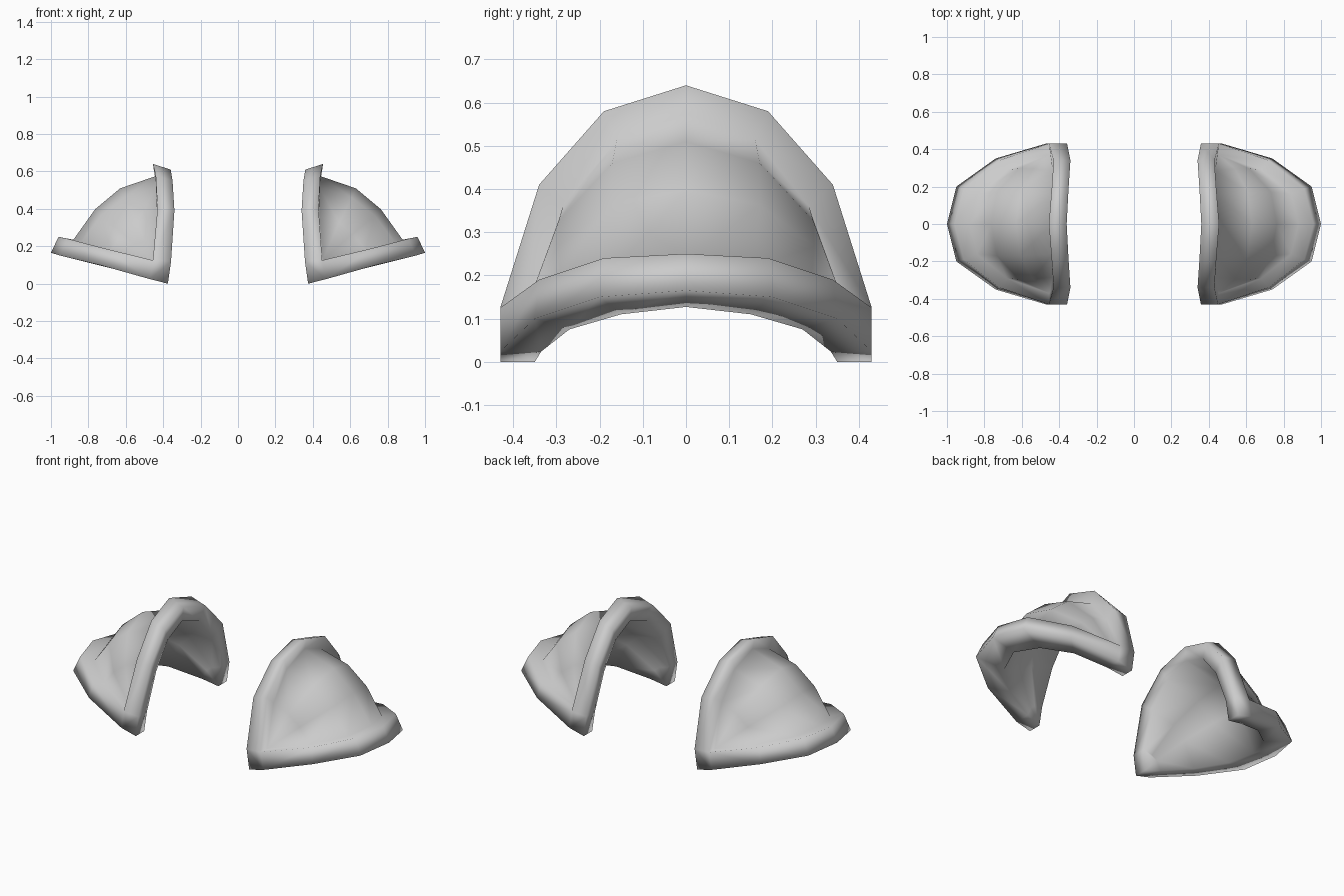
import bpy, bmesh
from mathutils import Vector

if "Cube" in bpy.data.objects:
    bpy.data.objects.remove(bpy.data.objects["Cube"])

grey = bpy.data.materials.new("light grey")
grey.diffuse_color = (0.6, 0.6, 0.6, 1)
grey.use_nodes = True
grey.node_tree.nodes["Principled BSDF"].inputs["Base Color"].default_value = grey.diffuse_color

# Each rail runs from the corner (first point) to the middle of the pad (last point)
arch_in = [(.36, .345, .12), (.355, .265, .33), (.36, .15, .47), (.37, 0, .525)]
arch_low = [(.358, .43, .12), (.34, .34, .39), (.35, .19, .55), (.36, 0, .61)]
arch_high = [(.45, .43, .125), (.43, .34, .41), (.44, .19, .58), (.455, 0, .64)]
dome_top = [(.45, .37, .123), (.435, .285, .36), (.435, .16, .515), (.44, 0, .575)]
dome_base = [(.455, .37, .123), (.68, .29, .18), (.84, .16, .22), (.88, 0, .235)]
brim_high = [(.455, .43, .125), (.72, .34, .19), (.91, .19, .24), (.96, 0, .25)]
brim_low = [(.47, .43, .024), (.74, .35, .10), (.95, .20, .15), (1.0, 0, .165)]
brim_in = [(.47, .335, .024), (.65, .27, .075), (.79, .15, .11), (.85, 0, .127)]
corner_out, corner_in = (.375, .43, 0), (.375, .35, 0)


def bulge(start, end, t, dx, dz, dy):
    """Rail between two others, pushed outwards in proportion to the span."""
    full = (Vector(end[-1]) - Vector(start[-1])).length
    rail = []
    for a, b in zip(start, end):
        a, b = Vector(a), Vector(b)
        k = (b - a).length / full
        out = dy * min(1, a.y / .2) * k
        rail.append(a.lerp(b, t) + Vector((dx, 0, dz)) * k + Vector((0, out, 0)))
    return rail


# Closed cross-section: rim of the arch, outer dome, rim of the brim, inner dome
rails = [
    arch_in, arch_low, arch_high, dome_top,
    bulge(dome_top, dome_base, 1 / 3, .043, .048, .015),
    bulge(dome_top, dome_base, 2 / 3, .030, .050, .015),
    dome_base, brim_high, brim_low, brim_in,
    bulge(brim_in, arch_in, 1 / 3, .045, .100, 0),
    bulge(brim_in, arch_in, 2 / 3, .077, .070, 0),
]


def shoulder_pad(name, side):
    bm = bmesh.new()
    grid = []
    for rail in rails:
        pts = [Vector(p) for p in rail]
        pts += [Vector((p.x, -p.y, p.z)) for p in reversed(pts[:-1])]
        grid.append([bm.verts.new((side * p.x, p.y, p.z)) for p in pts])
    for i, row in enumerate(grid):
        nxt = grid[(i + 1) % len(grid)]
        for j in range(len(row) - 1):
            bm.faces.new((row[j], row[j + 1], nxt[j + 1], nxt[j]))
    # Squared corner block where the arch and the brim meet
    for end, sy in ((0, 1), (-1, -1)):
        ring = [row[end] for row in grid]
        p, q = [bm.verts.new((side * c[0], sy * c[1], c[2]))
                for c in (corner_out, corner_in)]
        bm.faces.new((ring[0], ring[1], p, q))
        bm.faces.new((p, ring[8], ring[9], q))
        bm.faces.new((ring[1], ring[2], ring[7], ring[8], p))
        bm.faces.new((ring[2], ring[3], ring[6], ring[7]))
        bm.faces.new((ring[3], ring[4], ring[5], ring[6]))
        bm.faces.new((ring[9], ring[10], ring[11], ring[0], q))
    bmesh.ops.remove_doubles(bm, verts=bm.verts, dist=.006)
    bmesh.ops.recalc_face_normals(bm, faces=bm.faces)
    for face in bm.faces:
        face.smooth = True
    mesh = bpy.data.meshes.new(name)
    bm.to_mesh(mesh)
    bm.free()
    mesh.materials.append(grey)
    obj = bpy.data.objects.new(name, mesh)
    bpy.context.collection.objects.link(obj)


shoulder_pad("right_shoulder_pad", 1)
shoulder_pad("left_shoulder_pad", -1)
